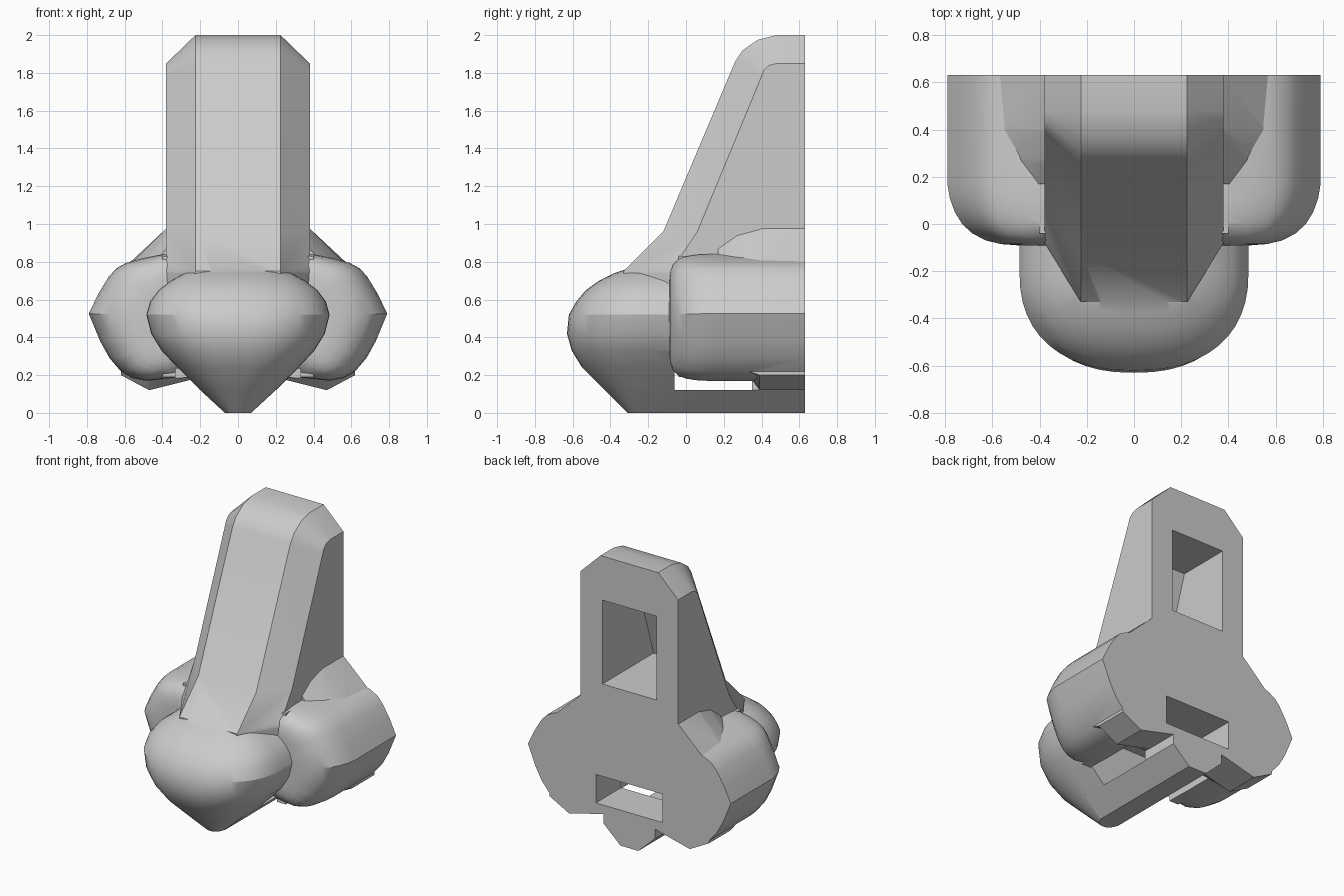
import bpy, bmesh, math

if "Cube" in bpy.data.objects:
    bpy.data.objects.remove(bpy.data.objects["Cube"])

skin = bpy.data.materials.new("plain_grey")
skin.diffuse_color = (0.6, 0.6, 0.6, 1)
skin.use_nodes = True
skin.node_tree.nodes["Principled BSDF"].inputs["Base Color"].default_value = skin.diffuse_color


def loft(name, rings):
    """Skin a list of matching closed rings and cap both ends."""
    bm = bmesh.new()
    loops = [[bm.verts.new(p) for p in ring] for ring in rings]
    n = len(loops[0])
    for a, b in zip(loops, loops[1:]):
        for i in range(n):
            j = (i + 1) % n
            bm.faces.new((a[i], a[j], b[j], b[i]))
    bm.faces.new(loops[0][::-1])
    bm.faces.new(loops[-1])
    bmesh.ops.remove_doubles(bm, verts=bm.verts, dist=1e-5)
    bmesh.ops.recalc_face_normals(bm, faces=bm.faces)
    me = bpy.data.meshes.new(name)
    bm.to_mesh(me)
    bm.free()
    me.materials.append(skin)
    ob = bpy.data.objects.new(name, me)
    bpy.context.collection.objects.link(ob)
    return ob


def prism(name, outline, y0, y1):
    return loft(name, [[(x, y, z) for x, z in outline] for y in (y0, y1)])


def box(name, x, y0, y1, z0, z1):
    return prism(name, [(-x, z0), (x, z0), (x, z1), (-x, z1)], y0, y1)


# bridge: chamfered ridge, centre profile and side profile in (y, z)
centre = [(.63, 2), (.48, 2), (.38, 1.975), (.30, 1.92), (.26, 1.86),
          (-.12, .96), (-.33, .75), (-.33, .5), (.63, .5)]
side = [(.63, 1.85), (.48, 1.85), (.44, 1.84), (.41, 1.81), (.395, 1.77),
        (.06, .96), (-.08, .75), (-.08, .5), (.63, .5)]
bridge = loft("nose", [[(x, y, z) for y, z in prof] for x, prof in
                       ((-.38, side), (-.225, centre), (.225, centre), (.38, side))])

# rounded tip: stacked U-shaped sections (height, half width, front y)
levels = [(0, .07, -.31), (.12, .20, -.43), (.24, .32, -.55), (.33, .405, -.605),
          (.42, .46, -.63), (.52, .485, -.62), (.59, .465, -.58), (.65, .42, -.53),
          (.70, .355, -.46), (.74, .28, -.38), (.76, .22, -.32)]
rings = []
for z, w, yf in levels:
    ring = [(w, .05, z)]
    for i in range(25):
        t = math.pi * i / 24
        c, s = math.cos(t), max(0, math.sin(t))
        ring.append((w * math.copysign(abs(c) ** .85, c),
                     -.2 + (yf + .2) * s ** .85, z))
    rings.append(ring + [(-w, .05, z)])
parts = [loft("tip", rings)]

# strip between the nostrils, and the solid middle
parts.append(prism("septum", [(-.07, 0), (.07, 0), (.2, .12), (.2, .3),
                              (-.2, .3), (-.2, .12)], -.25, .63))
parts.append(box("core", .4, -.04, .63, .19, .83))

# nostril wings, cheek slopes and lower lips on both sides
wing = [(.79, .525), (.74, .63), (.685, .72), (.645, .765), (.59, .795), (.50, .82),
        (.40, .84), (.2, .84), (.2, .2), (.35, .185), (.49, .17), (.56, .185),
        (.62, .22), (.68, .29), (.73, .38)]
ends = [(.63, 1, 1), (.17, 1, 1), (.11, .975, 1), (.05, .92, .99), (0, .84, .965),
        (-.04, .73, .92), (-.07, .58, .83), (-.085, .42, .7), (-.09, .25, .55)]
for s, label in ((-1, "left"), (1, "right")):
    parts.append(loft(label + "_wing", [
        [(s * (.4 + (x - .4) * kx), y, .5 + (z - .5) * kz) for x, z in wing]
        for y, kx, kz in ends]))
    parts.append(loft(label + "_cheek", [
        [(s * x, y, z) for x, z in ((.3, .6), (.3, top), (.37, top), (out, low), (out, .6))]
        for y, top, out, low in ((.63, .985, .59, .78), (.4, .985, .57, .785),
                                 (.27, .95, .50, .80), (.17, .88, .42, .82))]))
    parts.append(loft(label + "_lip", [
        [(s * x, y, z) for x, z in ((.19, a), (.47, b), (.62, a + .01), (.62, .4), (.19, .4))]
        for y, a, b in ((.33, .21, .20), (.39, .19, .12), (.63, .19, .12))]))

# cutters: nostril cavity, rear slot, and rear recess following the bridge slope
cuts = [box("nostril_cutter", .33, -.06, .35, .12, .45),
        box("slot_cutter", .26, .3, .7, .25, .45),
        loft("recess_cutter", [[(x, .7, 1.1), (x, .06, 1.1), (x, .25, 1.69), (x, .7, 1.69)]
                               for x in (-.21, .21)])]

bpy.context.view_layer.objects.active = bridge
for ob in parts + cuts:
    m = bridge.modifiers.new(ob.name, 'BOOLEAN')
    m.solver = 'EXACT'
    m.operation = 'DIFFERENCE' if ob in cuts else 'UNION'
    m.object = ob
    bpy.ops.object.modifier_apply(modifier=m.name)
    bpy.data.objects.remove(ob)

bridge.select_set(True)
bpy.ops.object.shade_smooth_by_angle(angle=math.radians(28))
